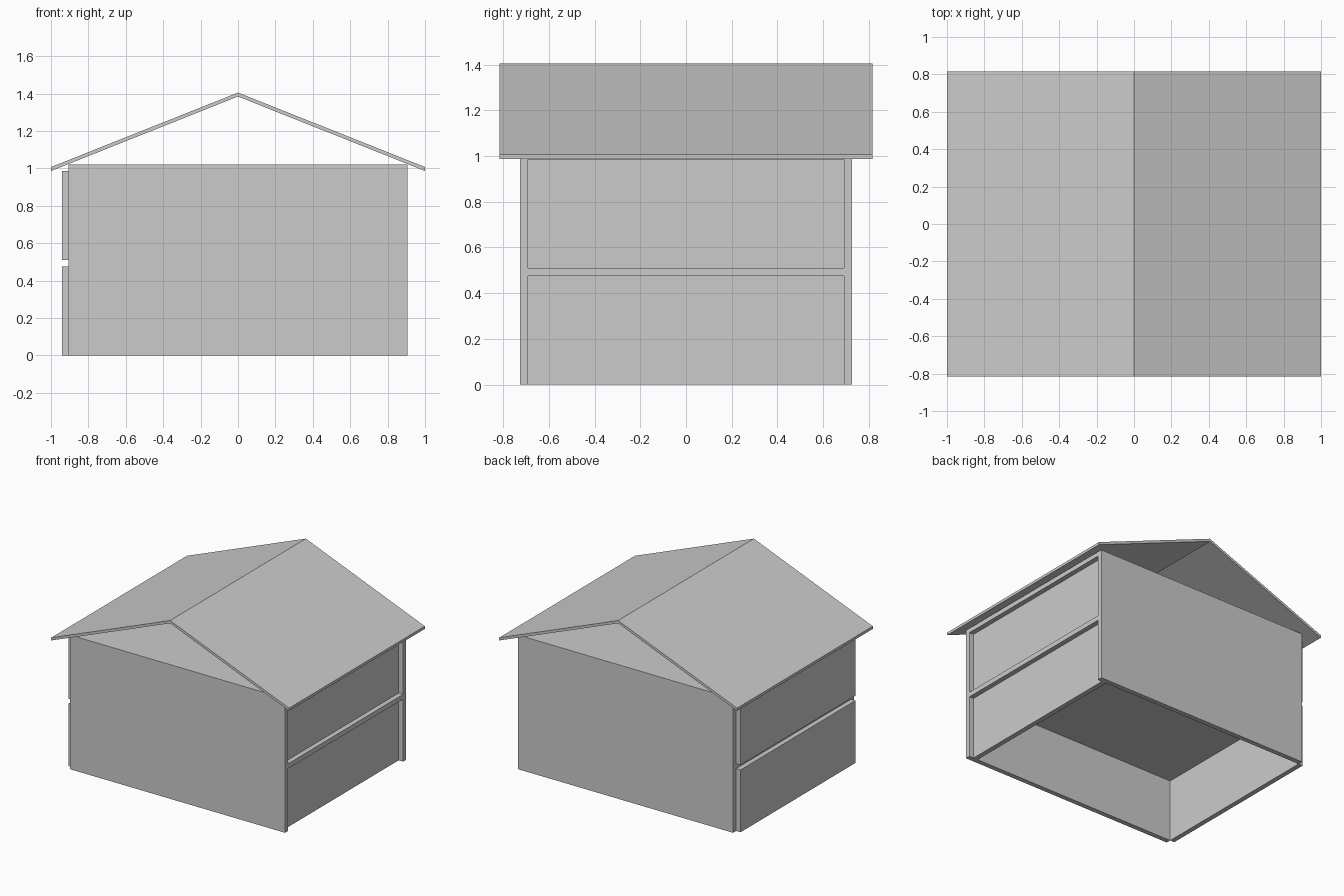
import bpy
import bmesh

if "Cube" in bpy.data.objects:
    bpy.data.objects.remove(bpy.data.objects["Cube"])

W, D, H = 0.905, 0.727, 1.02      # half width, half depth and height of the body
T = 0.037                         # wall, slab and panel thickness
STOREY = 0.474                    # clear height of one storey

grey = bpy.data.materials.new("plain_grey")
grey.diffuse_color = (0.6, 0.6, 0.6, 1)
grey.use_nodes = True
grey.node_tree.nodes["Principled BSDF"].inputs["Base Color"].default_value = grey.diffuse_color


def add_object(name, bm):
    bmesh.ops.recalc_face_normals(bm, faces=bm.faces)
    mesh = bpy.data.meshes.new(name)
    bm.to_mesh(mesh)
    bm.free()
    mesh.materials.append(grey)
    obj = bpy.data.objects.new(name, mesh)
    bpy.context.collection.objects.link(obj)
    return obj


def box(name, x, y, z):
    """Box spanning the given (low, high) ranges."""
    bm = bmesh.new()
    bmesh.ops.create_cube(bm, size=1)
    for v in bm.verts:
        for i, (low, high) in enumerate((x, y, z)):
            v.co[i] = high if v.co[i] > 0 else low
    return add_object(name, bm)


def prism(name, profile, half_depth):
    """Extrude an x-z profile along y."""
    bm = bmesh.new()
    face = bm.faces.new([bm.verts.new((x, -half_depth, z)) for x, z in profile])
    extruded = bmesh.ops.extrude_face_region(bm, geom=[face])["geom"]
    moved = [g for g in extruded if isinstance(g, bmesh.types.BMVert)]
    bmesh.ops.translate(bm, verts=moved, vec=(0, 2 * half_depth, 0))
    return add_object(name, bm)


# Full-height front and back walls
box("front_wall", (-W, W), (-D, -D + T), (0, H))
box("back_wall", (-W, W), (D - T, D), (0, H))

# Each storey: open below, side panels and a slab on top
for level, storey in enumerate(("lower", "upper")):
    base = level * (STOREY + T)
    top = base + STOREY
    depth = (-D + T, D - T)
    # left panel sits outside the frame, right panel is recessed within it
    box(storey + "_left_panel", (-W - T, -W), depth, (base, top))
    box(storey + "_right_panel", (W - 2 * T, W - T), depth, (base, top))
    box(storey + "_ceiling_slab", (-W, W), depth, (top, top + T if level == 0 else H))

# Thin gabled roof with plumb-cut eaves and open gables
prism("roof", [(-1, 0.986), (0, 1.384), (1, 0.986),
               (1, 1.007), (0, 1.405), (-1, 1.007)], 0.815)
